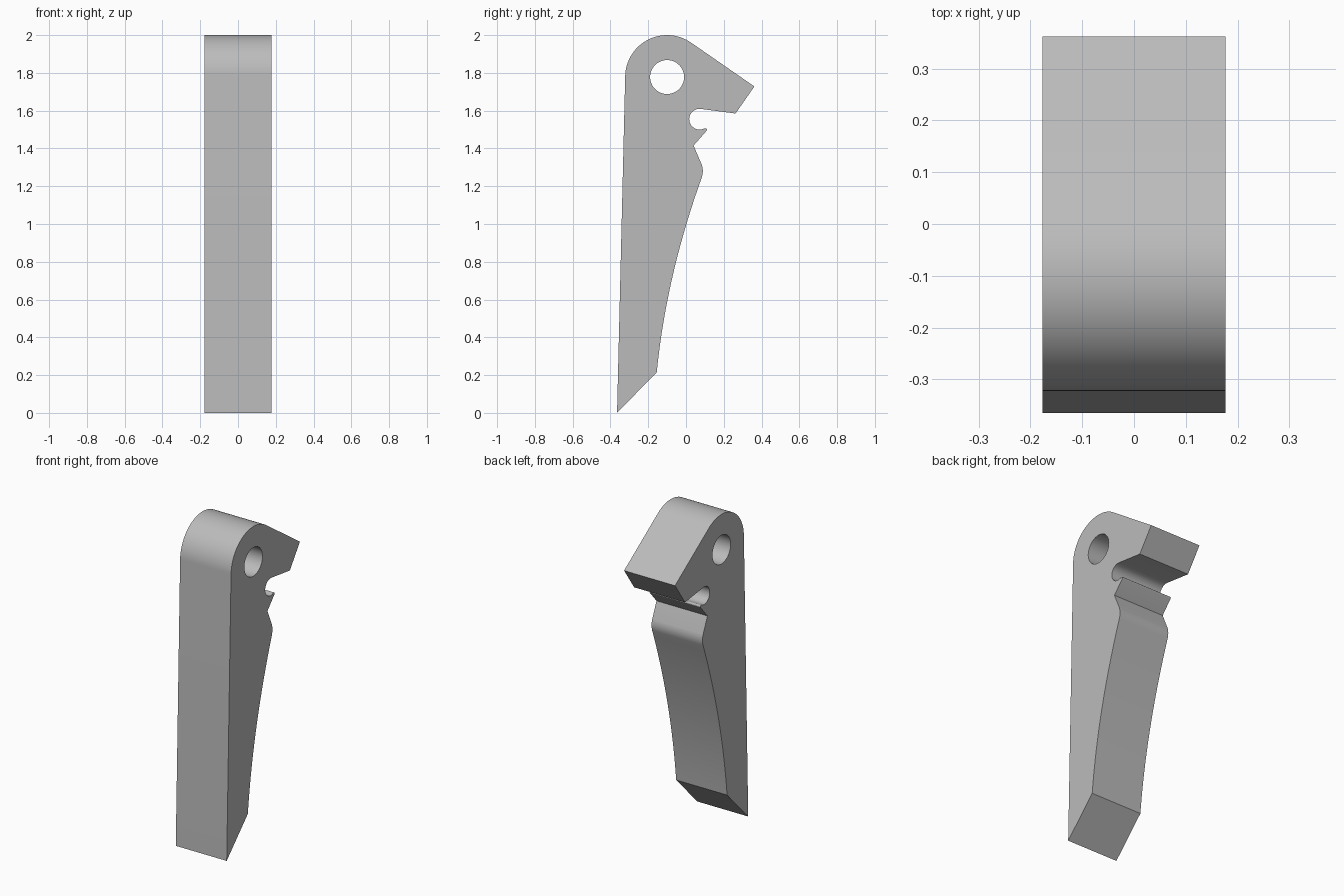
import bpy
import bmesh
from math import cos, sin, radians
from mathutils import Vector

cube = bpy.data.objects.get("Cube")
if cube:
    bpy.data.objects.remove(cube)

HALF_WIDTH = 0.177
PIVOT = (-0.10, 1.778)


def arc(center, radius, start, end, steps):
    """Points (y, z) along an arc, angles in degrees."""
    angles = [radians(start + (end - start) * i / steps) for i in range(steps + 1)]
    return [(center[0] + radius * cos(a), center[1] + radius * sin(a)) for a in angles]


def bend(a, b, c, steps):
    """Points along a quadratic curve from a to c, pulled towards b."""
    a, b, c = Vector(a), Vector(b), Vector(c)
    ts = [i / steps for i in range(steps + 1)]
    return [tuple(a * (1 - t) ** 2 + b * 2 * t * (1 - t) + c * t * t) for t in ts]


# Side outline, from the pointed toe up the back and over the head
outline = [(-0.365, 0.0)]
outline += bend((-0.155, 0.215), (-0.104, 0.725), (0.083, 1.245), 24)    # hollow back
outline += bend((0.083, 1.245), (0.095, 1.28), (0.083, 1.315), 8)[1:]    # rounded bump
outline += [(0.04, 1.415)]                                               # small nick
outline += arc((0.103, 1.499), 0.008, -45, 110, 6)                       # lip
outline += arc((0.072, 1.555), 0.055, 290, 85, 24)                       # round notch
outline += [(0.262, 1.585), (0.362, 1.728)]                              # beak
outline += arc(PIVOT, 0.222, 54.4, 178.6, 32)                            # rounded head
hole = arc(PIVOT, 0.09, 0, 360, 48)[:-1]

# Fill the outline around the pivot hole, then extrude across the width
bm = bmesh.new()
edges = []
for loop in (outline, hole):
    verts = [bm.verts.new((-HALF_WIDTH, y, z)) for y, z in loop]
    edges += [bm.edges.new((v, verts[i - 1])) for i, v in enumerate(verts)]
bmesh.ops.triangle_fill(bm, edges=edges, use_beauty=True, use_dissolve=False)
side = bmesh.ops.extrude_face_region(bm, geom=bm.faces[:], use_keep_orig=True)
moved = [g for g in side["geom"] if isinstance(g, bmesh.types.BMVert)]
bmesh.ops.translate(bm, verts=moved, vec=(2 * HALF_WIDTH, 0, 0))
bmesh.ops.recalc_face_normals(bm, faces=bm.faces[:])

mesh = bpy.data.meshes.new("lever")
bm.to_mesh(mesh)
bm.free()
lever = bpy.data.objects.new("lever", mesh)
bpy.context.collection.objects.link(lever)

# Plain grey finish
grey = bpy.data.materials.new("plain_grey")
grey.use_nodes = True
colour = (0.5, 0.5, 0.5, 1)
grey.diffuse_color = colour
grey.node_tree.nodes["Principled BSDF"].inputs["Base Color"].default_value = colour
mesh.materials.append(grey)

bpy.context.view_layer.objects.active = lever
lever.select_set(True)
bpy.ops.object.shade_smooth_by_angle(angle=radians(25))
